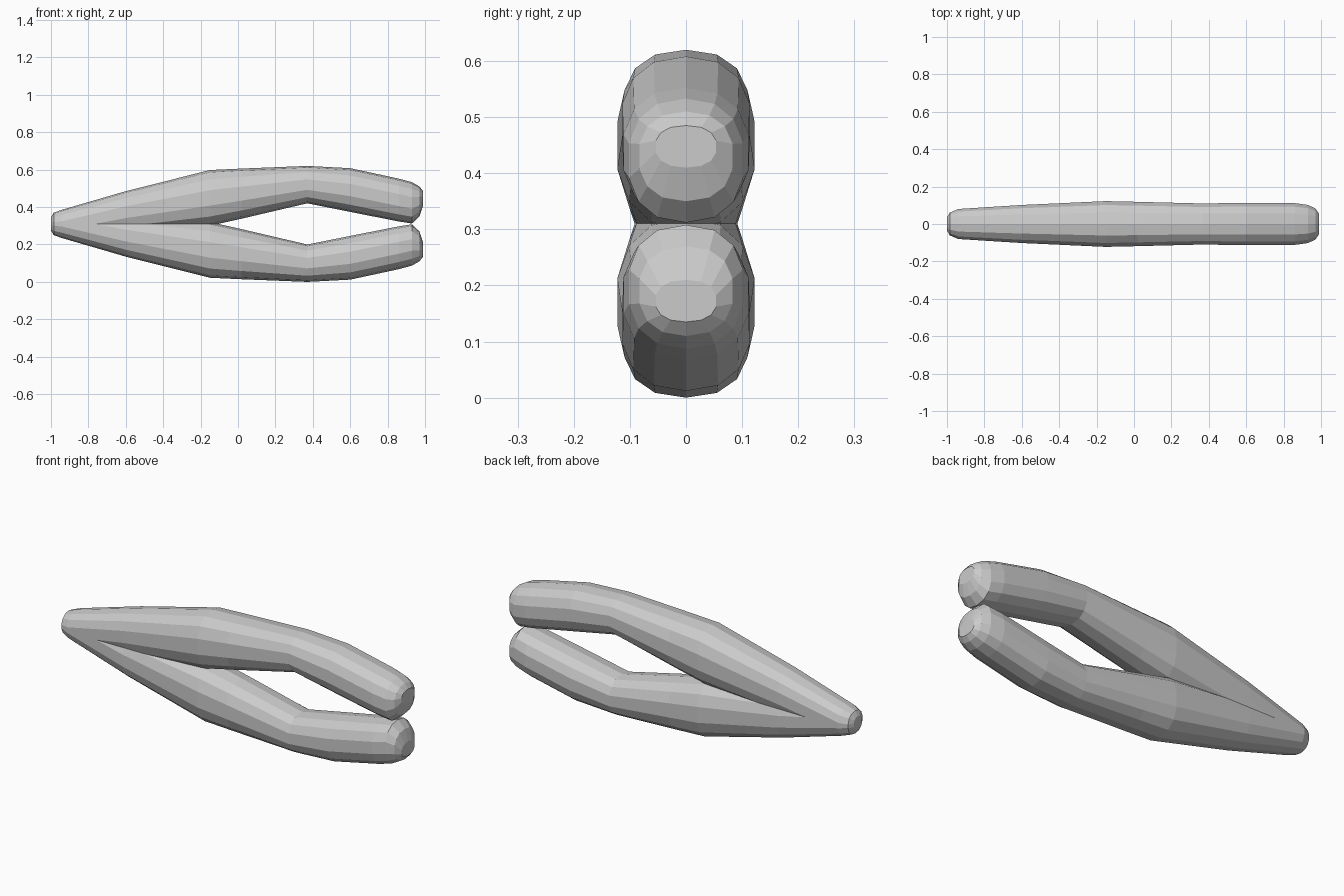
import bpy, bmesh, math

if "Cube" in bpy.data.objects:
    bpy.data.objects.remove(bpy.data.objects["Cube"])

MID = 0.31   # plane where the two halves meet
SIDES = 14

# Stations along the upper half: x, top z, bottom z, half width
STATIONS = [
    (-1.0, 0.345, 0.275, 0.035),
    (-0.985, 0.37, 0.23, 0.062),
    (-0.94, 0.386, 0.215, 0.082),
    (-0.60, 0.485, 0.26, 0.104),
    (-0.15, 0.598, 0.30, 0.125),
    (0.02, 0.606, 0.338, 0.121),
    (0.37, 0.62, 0.42, 0.112),
    (0.60, 0.608, 0.374, 0.116),
    (0.86, 0.552, 0.323, 0.114),
    (0.93, 0.533, 0.312, 0.104),
    (0.97, 0.51, 0.35, 0.085),
    (0.99, 0.485, 0.41, 0.055),
]


def soft_power(v):
    return math.copysign(abs(v) ** 0.85, v)


def make_half(name, flip):
    bm = bmesh.new()
    rings = []
    for x, top, bottom, w in STATIONS:
        mid, h = (top + bottom) / 2, (top - bottom) / 2
        ring = []
        for i in range(SIDES):
            a = math.tau * i / SIDES
            ring.append(bm.verts.new((x, w * soft_power(math.sin(a)),
                                      mid + h * soft_power(math.cos(a)))))
        rings.append(ring)
    for r, s in zip(rings, rings[1:]):
        for i in range(SIDES):
            j = (i + 1) % SIDES
            bm.faces.new((r[i], r[j], s[j], s[i]))
    bm.faces.new(rings[0])
    bm.faces.new(rings[-1])
    # Trim the tapered end flat where it meets the other half
    bmesh.ops.bisect_plane(bm, geom=bm.verts[:] + bm.edges[:] + bm.faces[:],
                           plane_co=(0, 0, MID), plane_no=(0, 0, 1), clear_inner=True)
    bmesh.ops.holes_fill(bm, edges=[e for e in bm.edges if e.is_boundary])
    if flip:
        for v in bm.verts:
            v.co.z = 2 * MID - v.co.z
    bmesh.ops.recalc_face_normals(bm, faces=bm.faces[:])
    mesh = bpy.data.meshes.new(name)
    bm.to_mesh(mesh)
    bm.free()
    obj = bpy.data.objects.new(name, mesh)
    bpy.context.collection.objects.link(obj)


# Mirrored jaws
make_half("upper_jaw", False)
make_half("lower_jaw", True)
